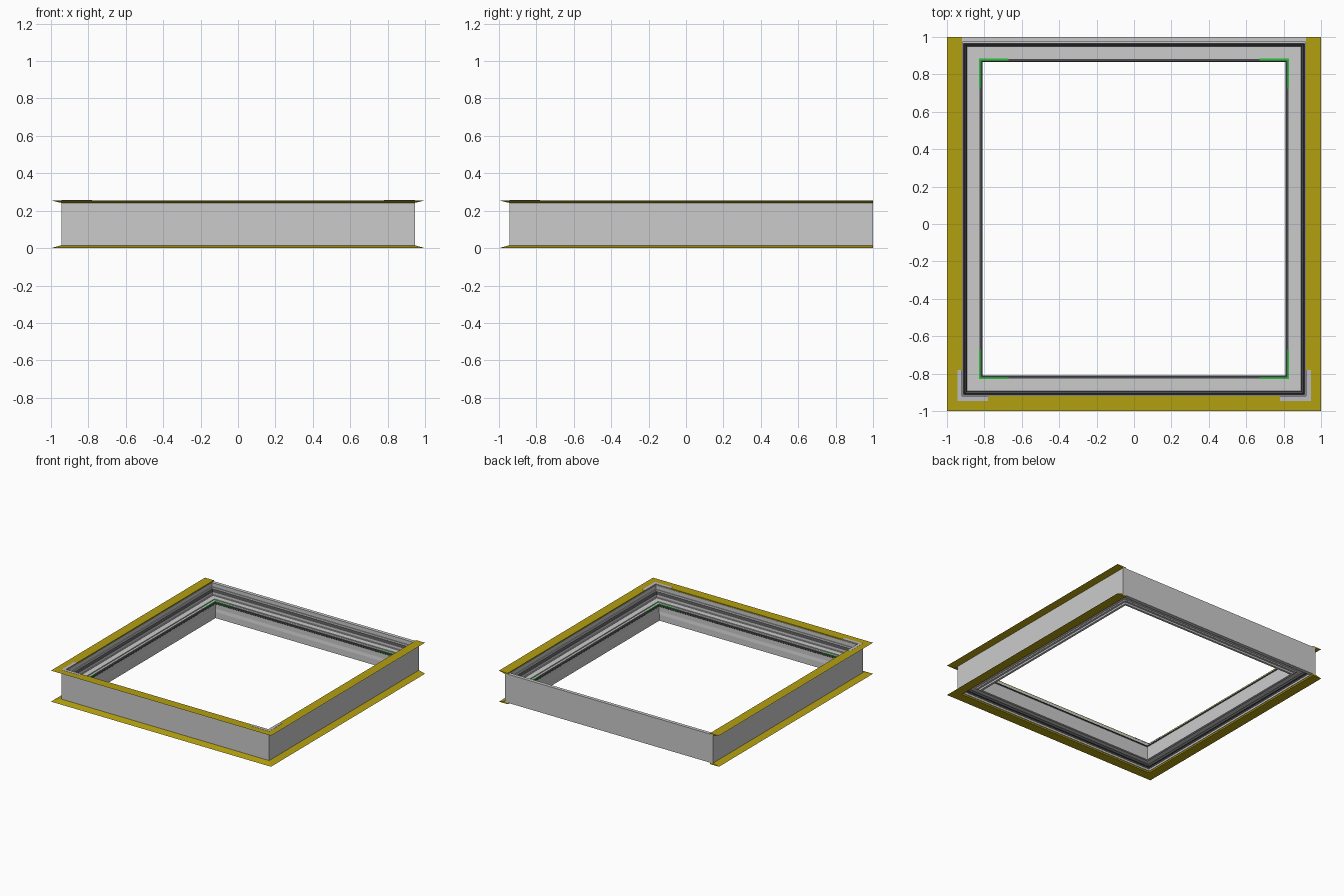
import bpy

if "Cube" in bpy.data.objects:
    bpy.data.objects.remove(bpy.data.objects["Cube"])

# Plan outline of the frame: outer wall faces
X, Y0, Y1 = 0.945, -0.945, 1.0


def material(name, rgb):
    m = bpy.data.materials.new(name)
    m.diffuse_color = (*rgb, 1)
    m.use_nodes = True
    m.node_tree.nodes["Principled BSDF"].inputs["Base Color"].default_value = m.diffuse_color
    return m


YELLOW = material("yellow_trim", (0.45, 0.35, 0.005))
DARK = material("dark_rubber", (0.07, 0.07, 0.075))
GREEN = material("green_pad", (0.02, 0.55, 0.04))
PALE = material("pale_plate", (0.5, 0.5, 0.55))


def make(name, verts, faces, mat=None):
    me = bpy.data.meshes.new(name)
    me.from_pydata(verts, [], faces)
    ob = bpy.data.objects.new(name, me)
    bpy.context.collection.objects.link(ob)
    if mat:
        me.materials.append(mat)
    # consistent outward normals
    import bmesh
    bm = bmesh.new()
    bm.from_mesh(me)
    bmesh.ops.recalc_face_normals(bm, faces=bm.faces)
    bm.to_mesh(me)
    bm.free()
    return ob


def sweep(name, profile, mat=None, closed=True):
    """Sweep a (inset, height) section round the frame with mitred corners;
    open sweeps leave out the back side."""
    n = len(profile)
    verts = []
    for sx, back in ((-1, 1), (-1, 0), (1, 0), (1, 1)):
        for d, z in profile:
            y = (Y1 - (d if closed else 0)) if back else Y0 + d
            verts.append((sx * (X - d), y, z))
    faces = []
    for s in range(4 if closed else 3):
        a, b = s * n, (s + 1) % 4 * n
        for i in range(n):
            j = (i + 1) % n
            faces.append((a + i, a + j, b + j, b + i))
    if not closed:
        faces += [tuple(range(n)), tuple(range(3 * n, 4 * n))]
    return make(name, verts, faces, mat)


def corner_plate(name, sx, sy, d, width, length, z0, z1, mat):
    """L-shaped plate in one corner, inset by d."""
    cx = sx * (X - d)
    cy = Y1 - d if sy > 0 else Y0 + d
    ell = [(0, 0), (length, 0), (length, width), (width, width),
           (width, length), (0, length)]
    verts = [(cx - sx * u, cy - sy * v, z) for z in (z0, z1) for u, v in ell]
    faces = [tuple(range(6)), tuple(range(6, 12))]
    faces += [(i, (i + 1) % 6, 6 + (i + 1) % 6, 6 + i) for i in range(6)]
    make(name, verts, faces, mat)


# Outer frame: tall wall with stepped foot inside
sweep("outer_frame", [(0, .012), (0, .247), (.028, .247), (.028, .215),
                      (.034, .215), (.034, .185), (.05, .185), (.05, .045),
                      (.04, .045), (.04, .028), (.03, .028), (.03, .012)])

# Sash: broad ledge, with rebated underside
sweep("sash", [(.05, .165), (.056, .165), (.056, .16), (.1, .16), (.1, .152),
               (.117, .152), (.117, .04), (.1, .04), (.1, .05), (.05, .05)])

# Inner lip with a shallow sloped band facing the opening
sweep("inner_lip", [(.117, .146), (.131, .146), (.131, .1), (.135, .075),
                    (.135, .025), (.117, .025)])

# Rubber seals
sweep("upper_seal", [(.034, .185), (.034, .198), (.04, .204), (.046, .198),
                     (.052, .185)], DARK)
sweep("inner_seal", [(.119, .146), (.119, .15), (.132, .15), (.135, .142),
                     (.131, .138)], DARK)
sweep("lower_seal", [(.04, .045), (.04, .03), (.054, .03), (.054, .05)], DARK)

# Yellow wedge flanges on the left, front and right
sweep("top_flange", [(-.055, .255), (.025, .255), (.025, .247), (0, .242)],
      YELLOW, closed=False)
sweep("bottom_flange", [(-.055, 0), (.025, 0), (.025, .012), (0, .015)],
      YELLOW, closed=False)

# Corner plates on the front corners, green pads in every corner
for sx, side in ((-1, "left"), (1, "right")):
    corner_plate(f"front_{side}_plate", sx, -1, 0, .026, .165,
                 .25, .2562, PALE)
    for sy, end in ((-1, "front"), (1, "back")):
        corner_plate(f"{end}_{side}_pad", sx, sy, .115, .01, .16,
                     .148, .154, GREEN)
